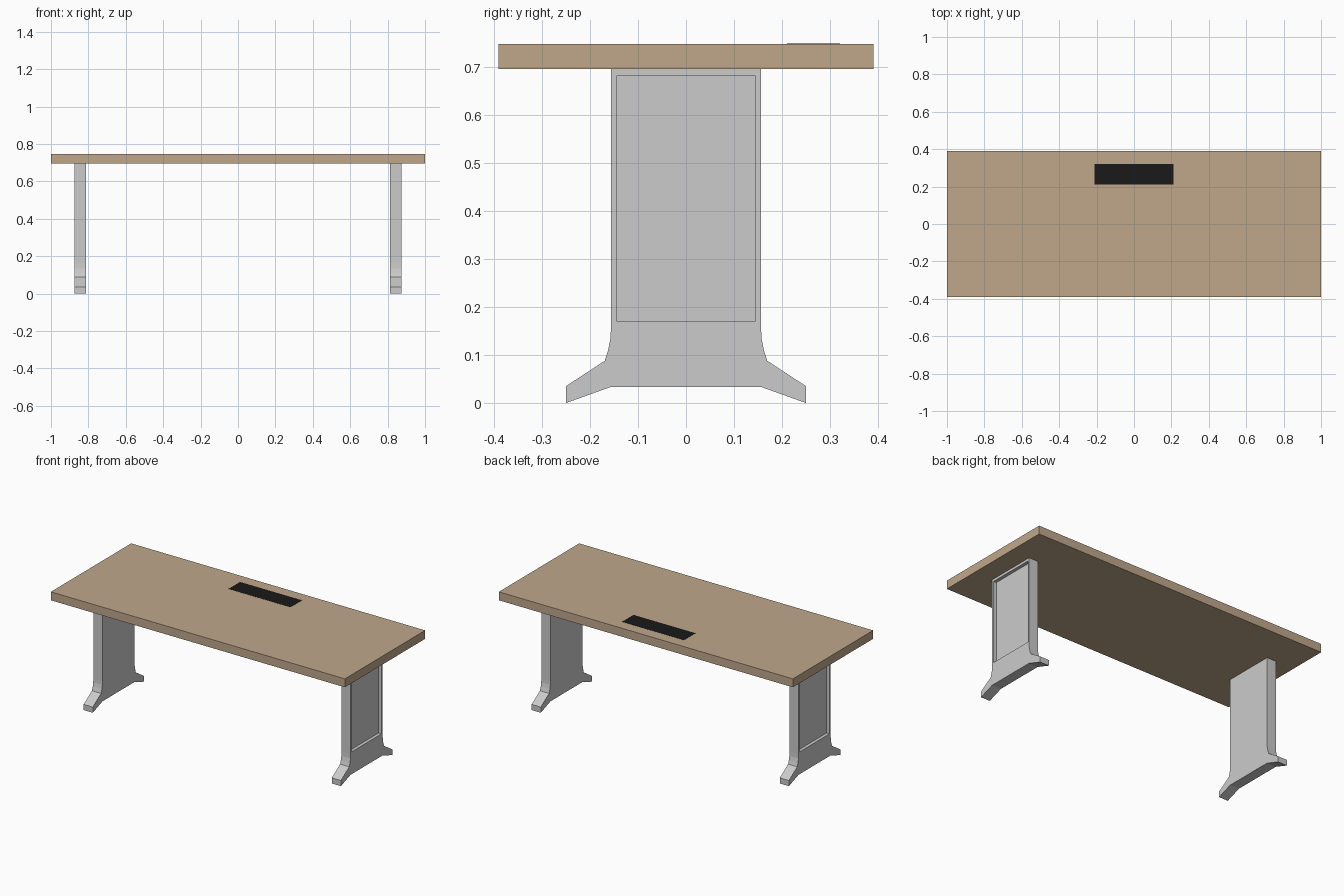
import bpy, bmesh
from mathutils import Vector

if "Cube" in bpy.data.objects:
    bpy.data.objects.remove(bpy.data.objects["Cube"])


def material(name, color):
    mat = bpy.data.materials.new(name)
    mat.diffuse_color = color
    mat.use_nodes = True
    mat.node_tree.nodes["Principled BSDF"].inputs["Base Color"].default_value = mat.diffuse_color
    return mat


def finish(name, bm, mat=None):
    bmesh.ops.recalc_face_normals(bm, faces=bm.faces)
    mesh = bpy.data.meshes.new(name)
    bm.to_mesh(mesh)
    bm.free()
    obj = bpy.data.objects.new(name, mesh)
    bpy.context.collection.objects.link(obj)
    if mat:
        mesh.materials.append(mat)
    return obj


def box(name, lo, hi, mat=None):
    lo, hi = Vector(lo), Vector(hi)
    bm = bmesh.new()
    bmesh.ops.create_cube(bm, size=1)
    for v in bm.verts:
        v.co = (lo + hi) / 2 + v.co * (hi - lo)
    return finish(name, bm, mat)


wood = material("wood", (0.53, 0.39, 0.26, 1))
black = material("black", (0.01, 0.01, 0.01, 1))

# Desk top and its cable cover
box("desk_top", (-1, -0.39, 0.695), (1, 0.39, 0.747), wood)
box("cable_cover", (-0.21, 0.21, 0.74), (0.21, 0.32, 0.748), black)

# Half outline of a leg panel with its flared foot (y, z)
half = [(0.155, 0.034), (0.25, 0.002), (0.25, 0.035), (0.169, 0.088),
        (0.162, 0.11), (0.157, 0.135), (0.156, 0.16), (0.156, 0.695)]
half[1] = (0.25, 0.0)
outline = half + [(-y, z) for y, z in reversed(half)]
INNER, OUTER, DEPTH = 0.813, 0.875, 0.02


def leg(name, side):
    bm = bmesh.new()
    face = bm.faces.new([bm.verts.new((side * INNER, y, z)) for y, z in outline])
    ext = bmesh.ops.extrude_face_region(bm, geom=[face], use_keep_orig=True)
    verts = [g for g in ext["geom"] if isinstance(g, bmesh.types.BMVert)]
    bmesh.ops.translate(bm, verts=verts, vec=(side * (OUTER - INNER), 0, 0))
    obj = finish(name, bm)

    # Recessed panel on the outward face
    xs = sorted((side * (OUTER - DEPTH), side * (OUTER + 0.05)))
    cutter = box(name + "_cutter", (xs[0], -0.145, 0.171), (xs[1], 0.145, 0.68))
    cutter.hide_render = True
    mod = obj.modifiers.new("recess", 'BOOLEAN')
    mod.operation = 'DIFFERENCE'
    mod.solver = 'EXACT'
    mod.object = cutter
    bpy.context.view_layer.objects.active = obj
    bpy.ops.object.modifier_apply(modifier=mod.name)
    bpy.data.objects.remove(cutter)


leg("right_leg", 1)
leg("left_leg", -1)
